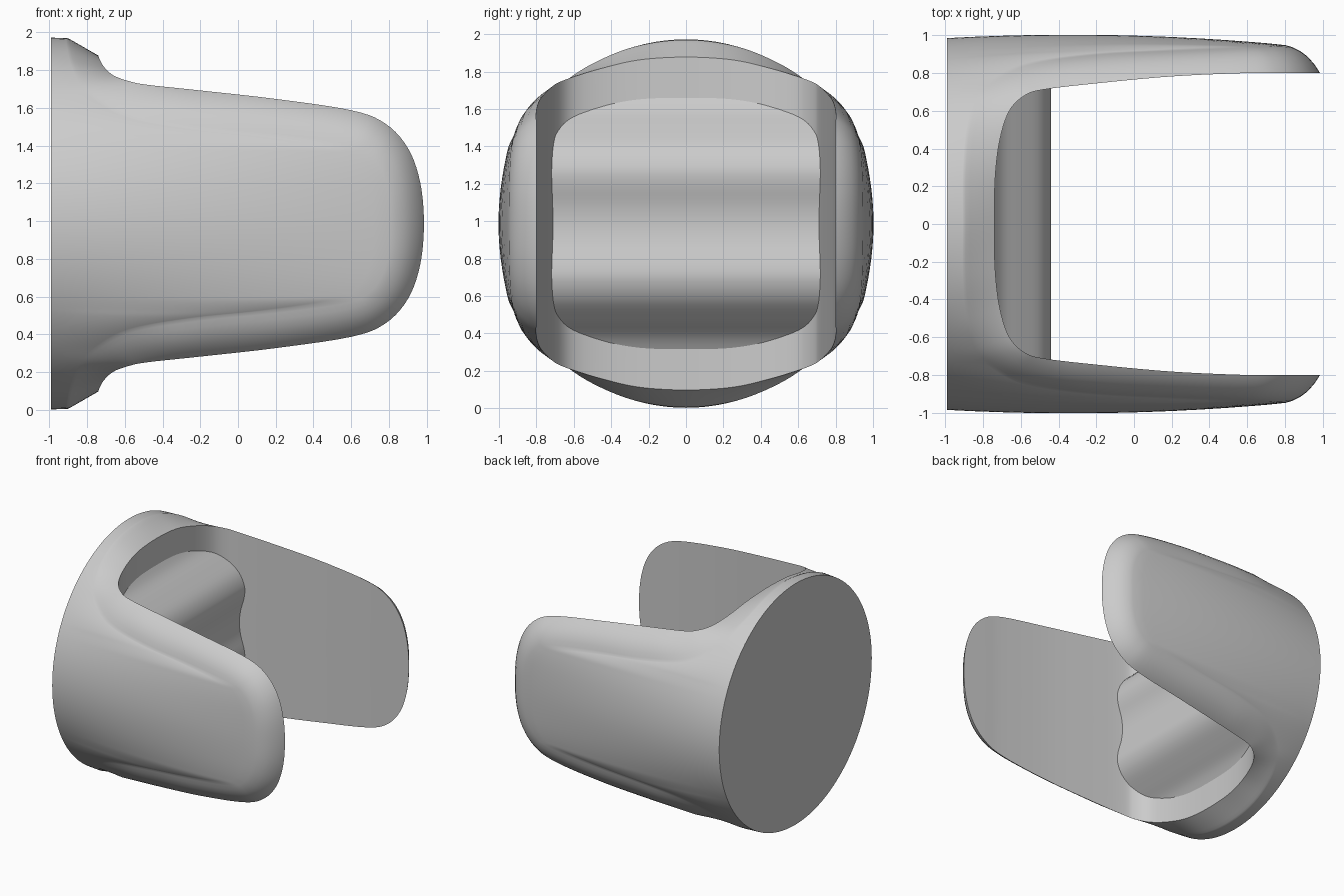
import bpy, bmesh, math
from mathutils import Vector

cube = bpy.data.objects.get("Cube")
if cube:
    bpy.data.objects.remove(cube)

MID = 0.9875      # height of the long axis
BACK = -0.99      # flat end of the body
RADIUS = 0.985

grey = bpy.data.materials.new("light_grey")
grey.use_nodes = True
grey.diffuse_color = (0.6, 0.6, 0.6, 1)
grey.node_tree.nodes["Principled BSDF"].inputs["Base Color"].default_value = (0.6, 0.6, 0.6, 1)


def spline(points, first, last, steps):
    """Catmull-Rom curve through points, with given phantom end points."""
    p = [Vector(q) for q in [first, *points, last]]
    out = []
    for i in range(1, len(p) - 2):
        a, b, c, d = p[i - 1:i + 3]
        for k in range(steps):
            t = k / steps
            out.append(0.5 * (2 * b + (c - a) * t + (2 * a - 5 * b + 4 * c - d) * t ** 2
                              + (3 * b - a - 3 * c + d) * t ** 3))
    return out + [p[-2]]


def quarter_curve(points):
    """Curve from the top centre line to the middle of an arm tip."""
    (x0, y0, z0), (x1, y1, z1) = points[1], points[-2]
    return spline(points, (x0, -y0, z0), (x1, y1, -z1), 5)


def finish(bm, name, angle):
    bmesh.ops.recalc_face_normals(bm, faces=bm.faces)
    mesh = bpy.data.meshes.new(name)
    bm.to_mesh(mesh)
    bm.free()
    mesh.materials.append(grey)
    obj = bpy.data.objects.new(name, mesh)
    obj.location.z = MID
    bpy.context.collection.objects.link(obj)
    bpy.ops.object.select_all(action='DESELECT')
    obj.select_set(True)
    bpy.context.view_layer.objects.active = obj
    bpy.ops.object.shade_smooth_by_angle(angle=math.radians(angle))
    return obj


# Edge of the slot and the soft ridge outside it (one quarter each)
slot_edge = quarter_curve([
    (-.74, 0, .89), (-.735, .25, .875), (-.71, .45, .83), (-.66, .60, .785),
    (-.58, .68, .755), (-.48, .712, .735), (-.2, .745, .705), (.2, .782, .66),
    (.6, .8, .60), (.78, .8, .53), (.9, .8, .40), (.965, .8, .22), (.985, .8, 0)])
ridge = quarter_curve([
    (-.90, 0, .982), (-.90, .27, .947), (-.88, .5, .855), (-.83, .66, .75),
    (-.74, .76, .655), (-.55, .85, .56), (-.2, .90, .50), (.2, .92, .46),
    (.56, .935, .41), (.68, .94, .36), (.75, .945, .27), (.785, .948, .15), (.79, .95, 0)])

# Forked body: outer skin, bevel round the slot, slot wall and flat end
bm = bmesh.new()
rows = []
skin_steps = [i / 12 for i in range(12)] + [0.96]
bevel_steps = [0.06, 0.2, 0.4, 0.6, 0.8, 0.93, 1.0]
for g, e in zip(ridge, slot_edge):
    angle = math.atan2(g.z, g.y)
    r_end = math.hypot(g.y, g.z)
    reach = (g.x + .9) / 1.69
    line = []
    for u in skin_steps:
        r = RADIUS + (r_end - RADIUS) * u + 0.132 * reach * u * (1 - u)
        line.append(Vector((BACK + (g.x - BACK) * u, r * math.cos(angle), r * math.sin(angle))))
    outward = Vector((0.5 * reach, math.cos(angle), math.sin(angle)))
    for v in bevel_steps:
        swell = 0.11 * v * (1 - v) * min(1, reach * 3)
        line.append(g.lerp(e, v) + outward * swell)
    line.append(Vector((e.x, e.y, 0)))
    rows.append([bm.verts.new(p) for p in line])

for a, b in zip(rows, rows[1:]):
    for i in range(len(a) - 1):
        bm.faces.new((a[i], a[i + 1], b[i + 1], b[i]))
centre = bm.verts.new((BACK, 0, 0))
bm.faces.new([centre] + [r[0] for r in rows])
bmesh.ops.remove_doubles(bm, verts=bm.verts, dist=1e-5)
for axis in 'YZ':
    bmesh.ops.mirror(bm, geom=bm.verts[:] + bm.edges[:] + bm.faces[:],
                     axis=axis, merge_dist=1e-4)
bmesh.ops.remove_doubles(bm, verts=bm.verts, dist=1e-5)
finish(bm, "forked_body", 48)

# Rippled pad on the back wall of the slot: (x, half width, height)
half = [(-.485, .73, 0), (-.475, .73, .1), (-.445, .73, .22), (-.445, .73, .31),
        (-.49, .73, .41), (-.59, .72, .51), (-.69, .66, .6), (-.745, .6, .68)]
profile = [(x, w, -z) for x, w, z in reversed(half[1:])] + half
bm = bmesh.new()
pairs = [(bm.verts.new((p.x, -p.y, p.z)), bm.verts.new((p.x, p.y, p.z)))
         for p in spline(profile, profile[0], profile[-1], 4)]
for (a, b), (c, d) in zip(pairs, pairs[1:]):
    bm.faces.new((a, b, d, c))
pad = finish(bm, "slot_pad", 60)
if pad.data.polygons[0].normal.x < 0:
    pad.data.flip_normals()
